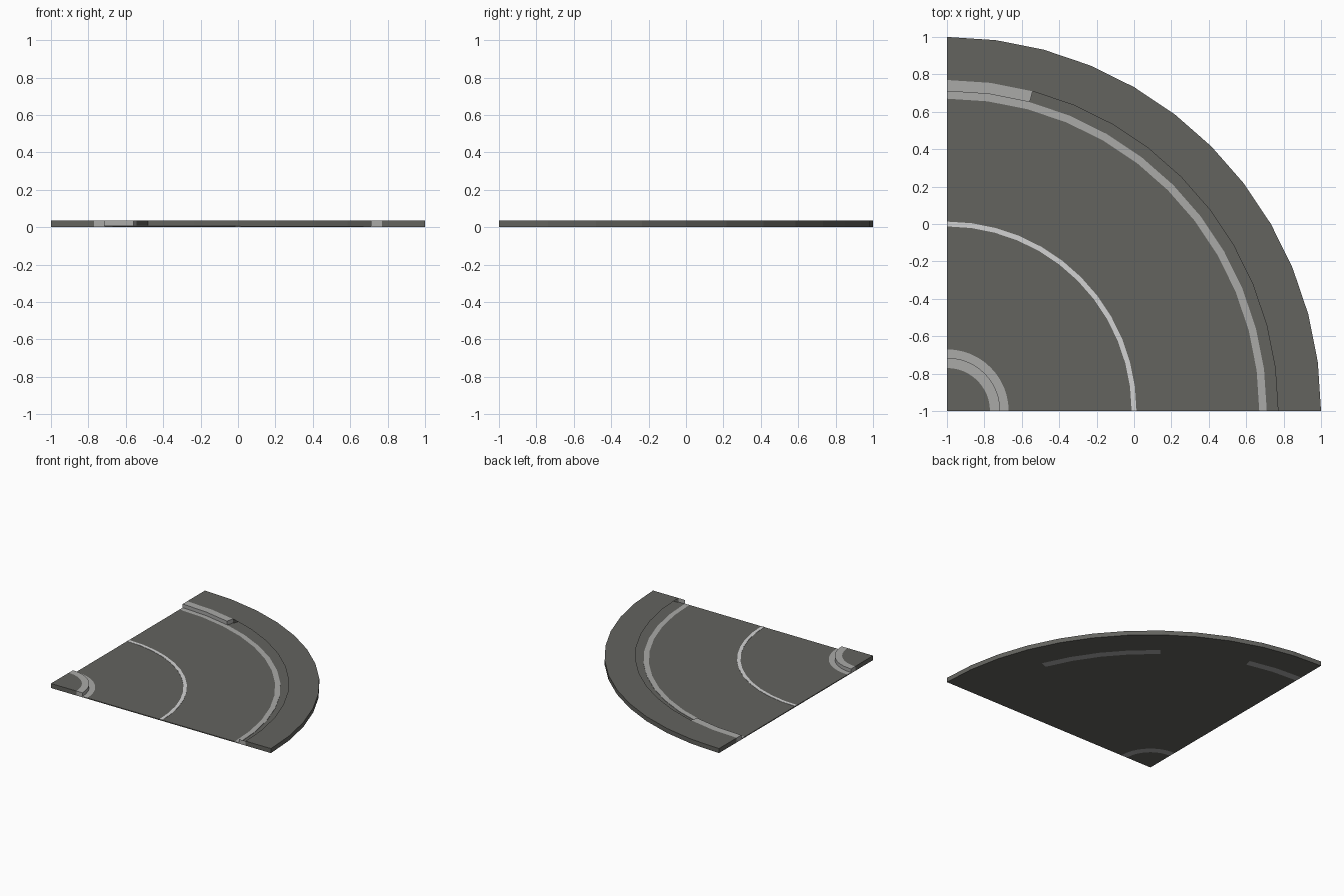
import bpy, bmesh, math

if "Cube" in bpy.data.objects:
    bpy.data.objects.remove(bpy.data.objects["Cube"])

STEP = 7.5                      # degrees per arc segment
LOW, HIGH = 0.007, 0.037        # road level, pavement level


def material(name, r, g, b):
    m = bpy.data.materials.new(name)
    m.diffuse_color = (r, g, b, 1)
    m.use_nodes = True
    m.node_tree.nodes["Principled BSDF"].inputs["Base Color"].default_value = m.diffuse_color
    return m


ASPHALT = material("dark_asphalt", 0.125, 0.125, 0.113)
CONCRETE = material("light_concrete", 0.40, 0.40, 0.39)
PAINT = material("white_paint", 0.65, 0.65, 0.65)


def ring(name, r0, r1, z0, z1, mat, a0=0.0, a1=90.0,
         sides="top bottom inner outer start end", under=None):
    """Arc-shaped slab around the tile corner (-1, -1); only the listed sides are made."""
    sides = sides.split()
    n = max(1, round((a1 - a0) / STEP))
    bm = bmesh.new()
    rows = []
    for i in range(n + 1):
        a = math.radians(a0 + (a1 - a0) * i / n)
        rows.append([bm.verts.new((-1 + r * math.cos(a), -1 + r * math.sin(a), z))
                     for r, z in ((r0, z0), (r1, z0), (r1, z1), (r0, z1))])
    for (A, B, C, D), (a, b, c, d) in zip(rows, rows[1:]):
        if "top" in sides:
            bm.faces.new((D, C, c, d))
        if "bottom" in sides:
            bm.faces.new((A, a, b, B)).material_index = 1
        if "outer" in sides:
            bm.faces.new((B, b, c, C))
        if "inner" in sides:
            bm.faces.new((A, D, d, a))
    if "start" in sides:
        bm.faces.new(rows[0])
    if "end" in sides:
        bm.faces.new(rows[-1][::-1])
    bmesh.ops.remove_doubles(bm, verts=bm.verts[:], dist=1e-6)
    loose = [v for v in bm.verts if not v.link_faces]
    bmesh.ops.delete(bm, geom=loose, context='VERTS')
    me = bpy.data.meshes.new(name)
    bm.to_mesh(me)
    bm.free()
    me.materials.append(mat)
    me.materials.append(under or mat)
    ob = bpy.data.objects.new(name, me)
    bpy.context.collection.objects.link(ob)
    return ob


FLAT = "top bottom start end"

# Inner corner pavement and its curb
ring("inner_pavement", 0, 0.23, 0, HIGH, ASPHALT, sides=FLAT)
ring("inner_curb", 0.23, 0.285, 0, HIGH, CONCRETE, sides=FLAT + " outer")

# Road surface, gutters and painted centre line
ring("inner_gutter", 0.285, 0.33, 0, LOW, CONCRETE, sides=FLAT, under=ASPHALT)
ring("road", 0.33, 1.67, 0, LOW, ASPHALT, sides=FLAT)
ring("outer_gutter", 1.67, 1.71, 0, LOW, CONCRETE, sides=FLAT + " outer", under=ASPHALT)
ring("centre_line", 0.987, 1.013, LOW, LOW + 0.002, PAINT, sides="top inner outer start end")

# Outer curb: raised for the last 15 degrees, an open channel before that
ring("outer_curb", 1.71, 1.77, 0, HIGH, CONCRETE, 75, 90)
ring("curb_channel_a", 1.71, 1.77, 0, 0.004, ASPHALT, 0, 22.5, "top bottom")
ring("curb_channel_b", 1.71, 1.77, 0, 0.004, ASPHALT, 22.5, 52.5, "top bottom", CONCRETE)
ring("curb_channel_c", 1.71, 1.77, 0, 0.004, ASPHALT, 52.5, 75, "top bottom")
ring("curb_end_plate", 1.71, 1.77, 0, HIGH, CONCRETE, 0, STEP, "start")

# Outer pavement: hollow along the open channel, closed behind the raised curb
ring("outer_pavement_open", 1.77, 2.0, 0, HIGH, ASPHALT, 0, 75, "top bottom outer start")
ring("outer_pavement_closed", 1.77, 2.0, 0, HIGH, ASPHALT, 75, 90)
